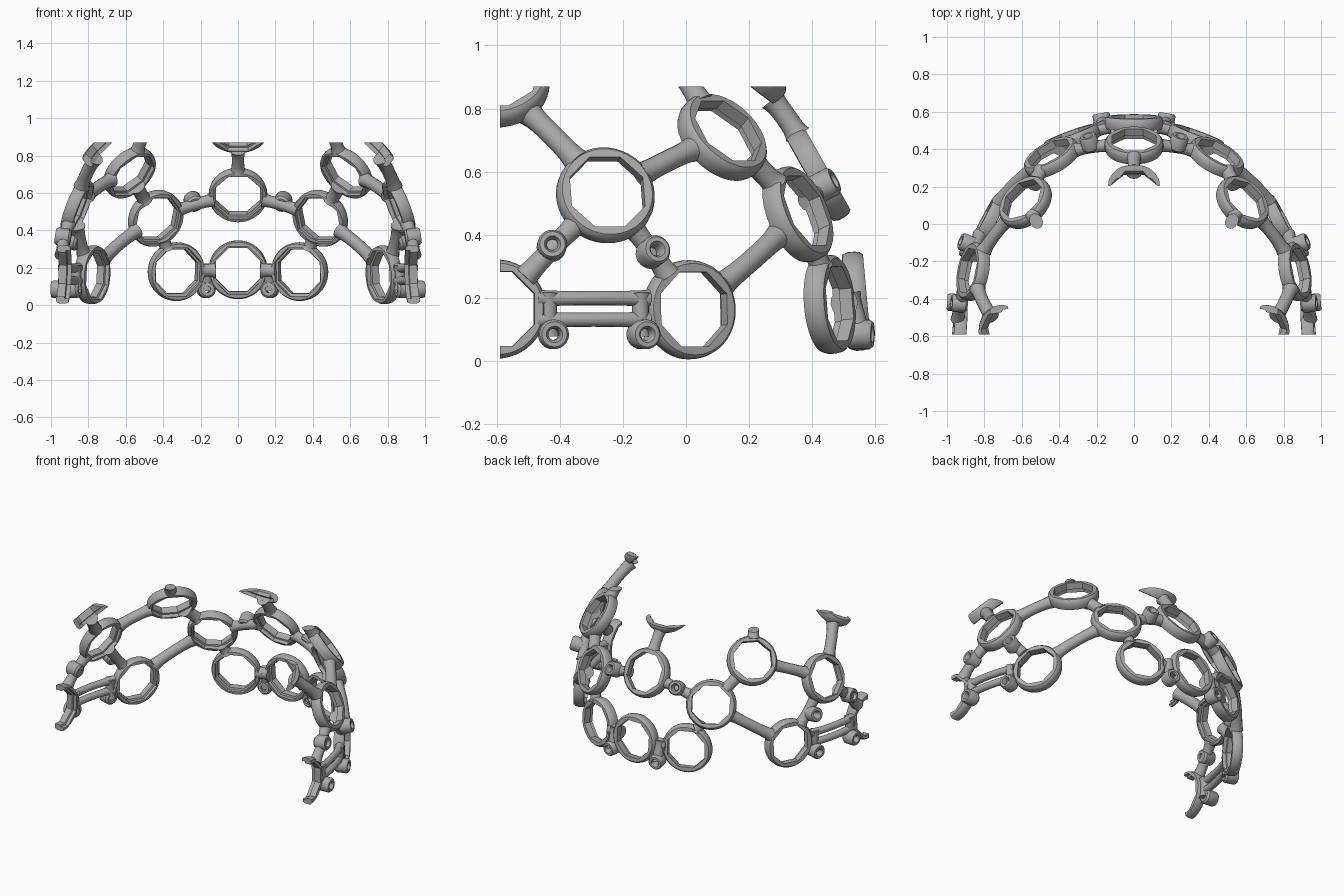
import bpy, bmesh, math
from mathutils import Vector as V

cube = bpy.data.objects.get("Cube")
if cube:
    bpy.data.objects.remove(cube)

grey = bpy.data.materials.new("plastic grey")
grey.use_nodes = True
grey.diffuse_color = (0.4, 0.4, 0.4, 1)
grey.node_tree.nodes["Principled BSDF"].inputs["Base Color"].default_value = (0.4, 0.4, 0.4, 1)

HEAD = V((0, -0.45, 0.1))      # centre of the rounded cage
CLIP_Y, CLIP_Z = -0.59, 0.87   # the cage is cut flat here
R = 0.157                      # holder radius


def finish(name, bm):
    """Trim at the two cut planes, close the cuts and make the object."""
    bmesh.ops.recalc_face_normals(bm, faces=bm.faces)
    for co, no in ((V((0, CLIP_Y, 0)), V((0, -1, 0))), (V((0, 0, CLIP_Z)), V((0, 0, 1)))):
        res = bmesh.ops.bisect_plane(bm, geom=bm.verts[:] + bm.edges[:] + bm.faces[:],
                                     plane_co=co, plane_no=no, clear_outer=True)
        cut = [e for e in res["geom_cut"] if isinstance(e, bmesh.types.BMEdge)]
        if cut:
            bmesh.ops.triangle_fill(bm, edges=cut, use_beauty=True)
    bmesh.ops.recalc_face_normals(bm, faces=bm.faces)
    me = bpy.data.meshes.new(name)
    bm.to_mesh(me)
    bm.free()
    me.materials.append(grey)
    ob = bpy.data.objects.new(name, me)
    bpy.context.collection.objects.link(ob)
    bpy.ops.object.select_all(action="DESELECT")
    ob.select_set(True)
    bpy.context.view_layer.objects.active = ob
    bpy.ops.object.shade_smooth_by_angle(angle=math.radians(35))


def bridge(bm, loops, closed):
    n = len(loops[0])
    pairs = list(zip(loops, loops[1:])) + ([(loops[-1], loops[0])] if closed else [])
    for a, b in pairs:
        for i in range(n):
            j = (i + 1) % n
            bm.faces.new((a[i], a[j], b[j], b[i]))
    if not closed:
        bm.faces.new(loops[0])
        bm.faces.new(loops[-1])


def lathe(name, centre, normal, profile, segs):
    """Closed profile of (radius, height, octagonal?) turned about the normal."""
    n = normal.normalized()
    up = (V((0, 0, 1)) - n * n.z).normalized()
    side = up.cross(n)
    bm = bmesh.new()
    loops = []
    for r, h, octagonal in profile:
        loop = []
        for i in range(segs):
            a = 2 * math.pi * i / segs
            k = (a + math.pi / 8) % (math.pi / 4) - math.pi / 8
            rr = r / math.cos(k) if octagonal else r
            loop.append(bm.verts.new(centre + n * h + (side * math.cos(a) + up * math.sin(a)) * rr))
        loops.append(loop)
    bridge(bm, loops, True)
    finish(name, bm)


def strut(name, a, b, r, trim_a=0.0, trim_b=0.0, flare=0.25):
    """Round bar that follows the head curve from a to b."""
    da, db = a - HEAD, b - HEAD
    length = (b - a).length
    t0, t1 = trim_a / length, 1 - trim_b / length
    pts = []
    for i in range(11):
        t = t0 + (t1 - t0) * i / 10
        pts.append(HEAD + da.lerp(db, t).normalized() * (da.length * (1 - t) + db.length * t))
    bm = bmesh.new()
    loops = []
    for i, p in enumerate(pts):
        d = (pts[min(i + 1, 10)] - pts[max(i - 1, 0)]).normalized()
        out = p - HEAD
        out = (out - d * out.dot(d)).normalized()
        side = d.cross(out)
        rr = r * (1 + flare * abs(i / 5 - 1) ** 4)
        loops.append([bm.verts.new(p + (out * math.cos(q) + side * math.sin(q)) * rr)
                      for q in (2 * math.pi * j / 14 for j in range(14))])
    bridge(bm, loops, False)
    finish(name, bm)


HOLDER = ((0.118, 0.034, True), (0.145, 0.034, False), (0.154, 0.024, False),
          (R, 0.008, False), (R, -0.014, False), (0.15, -0.032, False),
          (0.129, -0.034, True), (0.129, -0.012, True), (0.118, -0.008, True))
BOSS = ((0.018, 0.028, False), (0.026, 0.042, False), (0.04, 0.042, False), (0.047, 0.032, False),
        (0.047, -0.03, False), (0.036, -0.042, False), (0.018, -0.042, False))


def holder(name, c, n=None):
    lathe(name + "_holder", c, n or c - HEAD, HOLDER, 48)


def boss(name, c, n=None):
    lathe(name + "_boss", c, n or c - HEAD, BOSS, 24)


# Holders on the centre line
low, mid, top = V((0, 0.54, 0.19)), V((0, 0.42, 0.59)), V((0, 0.18, 0.93))
for name, c in (("back_low", low), ("back_mid", mid), ("back_top", top)):
    holder(name, c)
strut("back_top_strut", mid, top, 0.034, 0.14, 0.14)

for s, tag in ((1, "left_"), (-1, "right_")):
    def P(x, y, z):
        return V((x * s, y, z))

    # Holders on this side
    rear_low, rear_mid = P(0.33, 0.455, 0.18), P(0.44, 0.355, 0.465)
    upper, ear_low = P(0.58, 0.115, 0.71), P(0.78, 0.01, 0.163)
    ear_mid, front_low, front_top = P(0.86, -0.255, 0.525), P(0.935, -0.6, 0.165), P(0.70, -0.59, 0.865)
    holder(tag + "rear_low", rear_low)
    holder(tag + "rear_mid", rear_mid)
    holder(tag + "upper", upper)
    holder(tag + "ear_low", ear_low, P(0.88, 0.46, 0.05))
    holder(tag + "ear_mid", ear_mid, P(0.91, 0.18, 0.36))
    holder(tag + "front_low", front_low, P(1, 0.08, 0.03))
    holder(tag + "front_top", front_top)

    # Bars from holder to holder
    strut(tag + "rear_strut", rear_mid, ear_low, 0.034, 0.14, 0.14)
    strut(tag + "upper_strut", upper, ear_mid, 0.034, 0.14, 0.14)
    strut(tag + "front_strut", ear_mid, front_top, 0.035, 0.14, 0.14)
    strut(tag + "rear_link", rear_low, rear_mid, 0.034, 0.13, 0.13)
    strut(tag + "upper_link", rear_mid, upper, 0.036, 0.13, 0.13)
    strut(tag + "low_link", low, rear_low, 0.036, 0.13, 0.13)
    strut(tag + "mid_link", mid, rear_mid, 0.032, 0.135, 0.135)
    strut(tag + "ear_link", ear_mid, ear_low, 0.032, 0.135, 0.135)
    strut(tag + "front_link", ear_mid, front_low, 0.032, 0.135, 0.135)
    strut(tag + "crown_stub", P(0.54, 0.045, 0.82), P(0.49, -0.04, 0.95), 0.034)

    # Slotted bridge between the two low holders
    for name, z in (("upper_rail", 0.198), ("lower_rail", 0.131)):
        strut(tag + name, P(0.855, -0.12, z), P(0.935, -0.47, z), 0.023)
    for name, x, y in (("rear_post", 0.865, -0.145), ("front_post", 0.93, -0.435)):
        strut(tag + name, P(x, y, 0.08), P(x, y, 0.215), 0.027)

    # Screw bosses, and the stems holding those beside a link
    back_boss = P(0.17, 0.55, 0.085)
    boss(tag + "back", back_boss)
    strut(tag + "back_stem", back_boss, P(0.165, 0.515, 0.21), 0.032)
    boss(tag + "mid", P(0.238, 0.435, 0.555))
    boss(tag + "ear", P(0.89, -0.105, 0.345))
    boss(tag + "front", P(0.935, -0.425, 0.365), P(1, 0.05, 0.15))
    boss(tag + "rear_bridge", P(0.885, -0.135, 0.085), P(0.95, 0.3, 0))
    boss(tag + "front_bridge", P(0.957, -0.42, 0.085), P(1, 0.08, 0))
